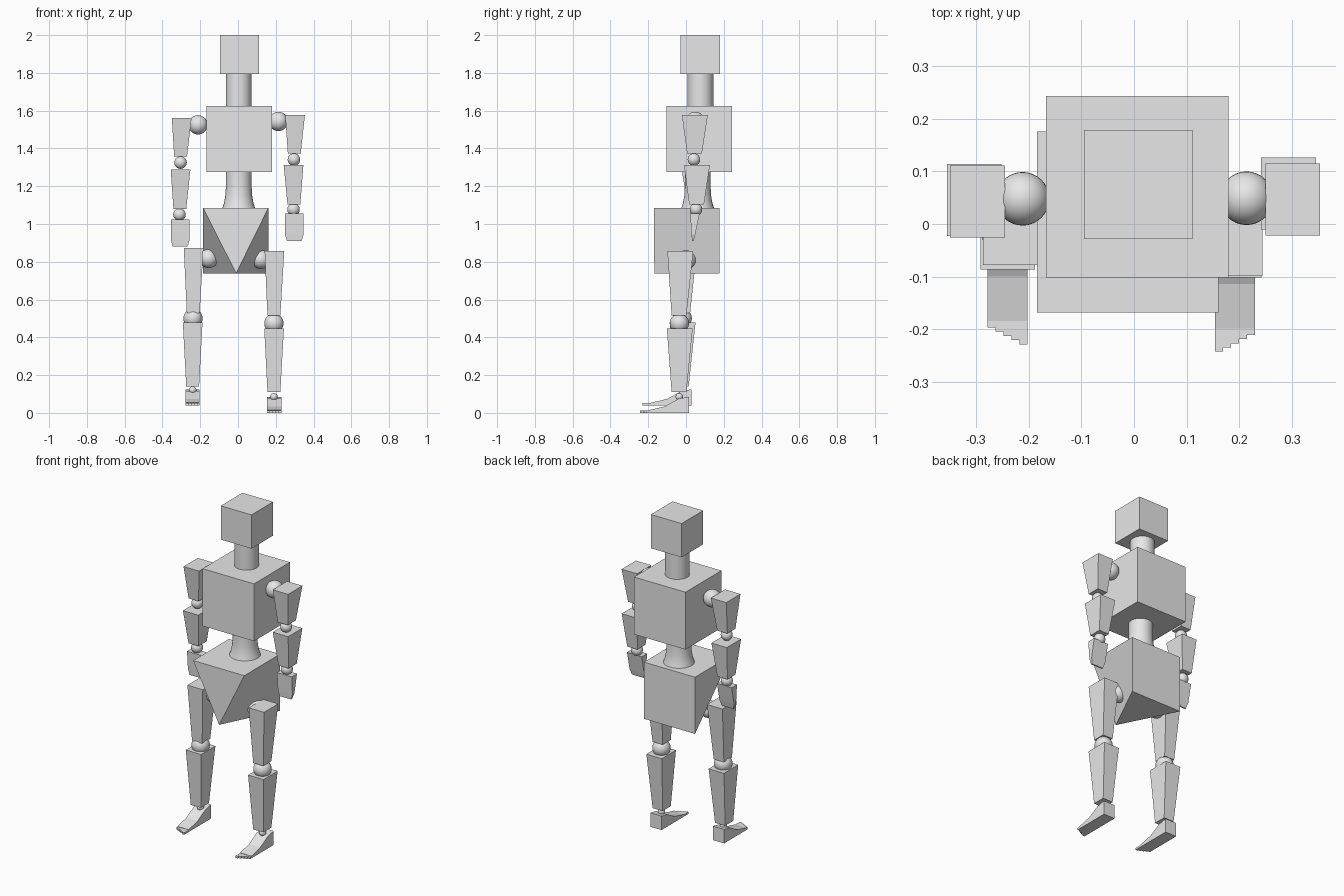
import bpy
import bmesh
import math
from mathutils import Matrix, Vector

if "Cube" in bpy.data.objects:
    bpy.data.objects.remove(bpy.data.objects["Cube"], do_unlink=True)

clay = bpy.data.materials.new("plain_grey")
clay.use_nodes = True
GREY = (0.8, 0.8, 0.8, 1)
clay.diffuse_color = GREY
clay.node_tree.nodes["Principled BSDF"].inputs["Base Color"].default_value = GREY


def finish(name, bm, smooth=False):
    """Turn a bmesh into a named, coloured object."""
    bmesh.ops.recalc_face_normals(bm, faces=bm.faces)
    mesh = bpy.data.meshes.new(name)
    bm.to_mesh(mesh)
    bm.free()
    mesh.materials.append(clay)
    obj = bpy.data.objects.new(name, mesh)
    bpy.context.collection.objects.link(obj)
    if smooth:
        bpy.ops.object.select_all(action="DESELECT")
        obj.select_set(True)
        bpy.context.view_layer.objects.active = obj
        bpy.ops.object.shade_smooth_by_angle(angle=math.radians(40))
    return obj


def add_box(bm, center, size):
    matrix = Matrix.Translation(center) @ Matrix.Diagonal((*size, 1))
    return bmesh.ops.create_cube(bm, size=1, matrix=matrix)["verts"]


def box(name, center, size):
    bm = bmesh.new()
    add_box(bm, center, size)
    finish(name, bm)


def ball(name, center, radius):
    bm = bmesh.new()
    bmesh.ops.create_uvsphere(bm, u_segments=32, v_segments=16, radius=radius,
                              matrix=Matrix.Translation(center))
    finish(name, bm, smooth=True)


def loft(bm, rings):
    """Skin a stack of equal-length point rings and cap both ends."""
    loops = [[bm.verts.new(p) for p in ring] for ring in rings]
    for a, b in zip(loops, loops[1:]):
        for i in range(len(a)):
            j = (i + 1) % len(a)
            bm.faces.new((a[i], a[j], b[j], b[i]))
    bm.faces.new(loops[0])
    bm.faces.new(loops[-1])


def rect(center, width, depth):
    x, y, z = center
    w, d = width / 2, depth / 2
    return [(x - w, y - d, z), (x + w, y - d, z), (x + w, y + d, z), (x - w, y + d, z)]


def limb(name, top, bottom):
    """Tapered block, wide at the top."""
    bm = bmesh.new()
    loft(bm, [rect(top, 0.104, 0.137), rect(bottom, 0.068, 0.078)])
    finish(name, bm)


def column(name, x, y, profile):
    """Round column from (radius, height) pairs."""
    bm = bmesh.new()
    steps = [math.tau * i / 32 for i in range(32)]
    loft(bm, [[(x + r * math.cos(a), y + r * math.sin(a), z) for a in steps]
              for r, z in profile])
    finish(name, bm, smooth=True)


def hand(name, top):
    """Thin paddle that narrows to the fingertips."""
    bm = bmesh.new()
    top = Vector(top)
    loft(bm, [rect(top, 0.1, 0.05),
              rect(top + Vector((0, -0.008, -0.11)), 0.098, 0.02),
              rect(top + Vector((0, -0.011, -0.145)), 0.078, 0.008)])
    finish(name, bm)


def foot(name, x, heel, sole, side):
    """Wedge with a heel block, ending in five stepped toes."""
    bm = bmesh.new()
    width = 0.076
    outline = [(0, 0), (-0.215, 0), (-0.215, 0.014), (-0.13, 0.034),
               (-0.055, 0.075), (0, 0.085)]
    loft(bm, [[(x + s * width / 2, heel + y, sole + z) for y, z in outline]
              for s in (-1, 1)])
    toe = width / 5
    for i in range(5):
        length = 0.012 + 0.008 * i
        across = x + side * (2 - i) * toe
        add_box(bm, (across, heel - 0.215 - length / 2, sole + 0.006),
                (toe, length, 0.012))
    finish(name, bm)


# Head and torso
box("head", (0.008, 0.075, 1.897), (0.207, 0.208, 0.206))
column("neck", 0.004, 0.077, [(0.068, 1.61), (0.068, 1.8)])
box("chest", (0.006, 0.071, 1.45), (0.347, 0.346, 0.35))
column("waist", 0.004, 0.062,
       [(0.088, 1.08), (0.078, 1.11), (0.071, 1.15), (0.068, 1.2), (0.068, 1.28)])

# Pelvis: a cube whose lower front edge is pinched to a point
bm = bmesh.new()
pelvis = add_box(bm, (-0.012, 0.004, 0.912), (0.345, 0.345, 0.346))
front_low = [v for v in pelvis if v.co.y < 0 and v.co.z < 0.9]
bmesh.ops.pointmerge(bm, verts=front_low, merge_co=(-0.01, -0.168, 0.739))
hull = bmesh.ops.convex_hull(bm, input=bm.verts)
loose = set(hull["geom_interior"]) | set(hull["geom_unused"])
bmesh.ops.delete(bm, geom=[f for f in loose if isinstance(f, bmesh.types.BMFace)],
                 context="FACES_ONLY")
bmesh.ops.dissolve_limit(bm, angle_limit=0.01, verts=bm.verts, edges=bm.edges)
finish("pelvis", bm)

# Left arm
ball("left_shoulder", (0.214, 0.049, 1.543), 0.051)
limb("left_upper_arm", (0.302, 0.047, 1.577), (0.298, 0.045, 1.372))
ball("left_elbow", (0.296, 0.042, 1.341), 0.033)
limb("left_forearm", (0.294, 0.058, 1.312), (0.296, 0.056, 1.103))
ball("left_wrist", (0.294, 0.053, 1.077), 0.033)
hand("left_hand", (0.298, 0.047, 1.055))

# Right arm
ball("right_shoulder", (-0.212, 0.048, 1.525), 0.051)
limb("right_upper_arm", (-0.298, 0.043, 1.56), (-0.304, 0.045, 1.357))
ball("right_elbow", (-0.304, 0.042, 1.325), 0.033)
limb("right_forearm", (-0.304, 0.046, 1.288), (-0.308, 0.05, 1.08))
ball("right_wrist", (-0.31, 0.048, 1.05), 0.033)
hand("right_hand", (-0.306, 0.042, 1.025))

# Left leg
ball("left_hip", (0.122, 0.003, 0.812), 0.05)
limb("left_thigh", (0.193, -0.03, 0.857), (0.19, -0.037, 0.515))
ball("left_knee", (0.19, -0.035, 0.474), 0.051)
limb("left_shin", (0.191, -0.033, 0.447), (0.19, -0.037, 0.11))
ball("left_ankle", (0.19, -0.035, 0.085), 0.02)
foot("left_foot", 0.192, 0.016, 0, 1)

# Right leg
ball("right_hip", (-0.155, 0.003, 0.817), 0.05)
limb("right_thigh", (-0.235, -0.01, 0.873), (-0.237, -0.017, 0.53))
ball("right_knee", (-0.238, -0.02, 0.5), 0.051)
limb("right_shin", (-0.24, -0.018, 0.479), (-0.24, -0.025, 0.14))
ball("right_ankle", (-0.24, -0.02, 0.12), 0.02)
foot("right_foot", -0.241, 0.03, 0.04, -1)
